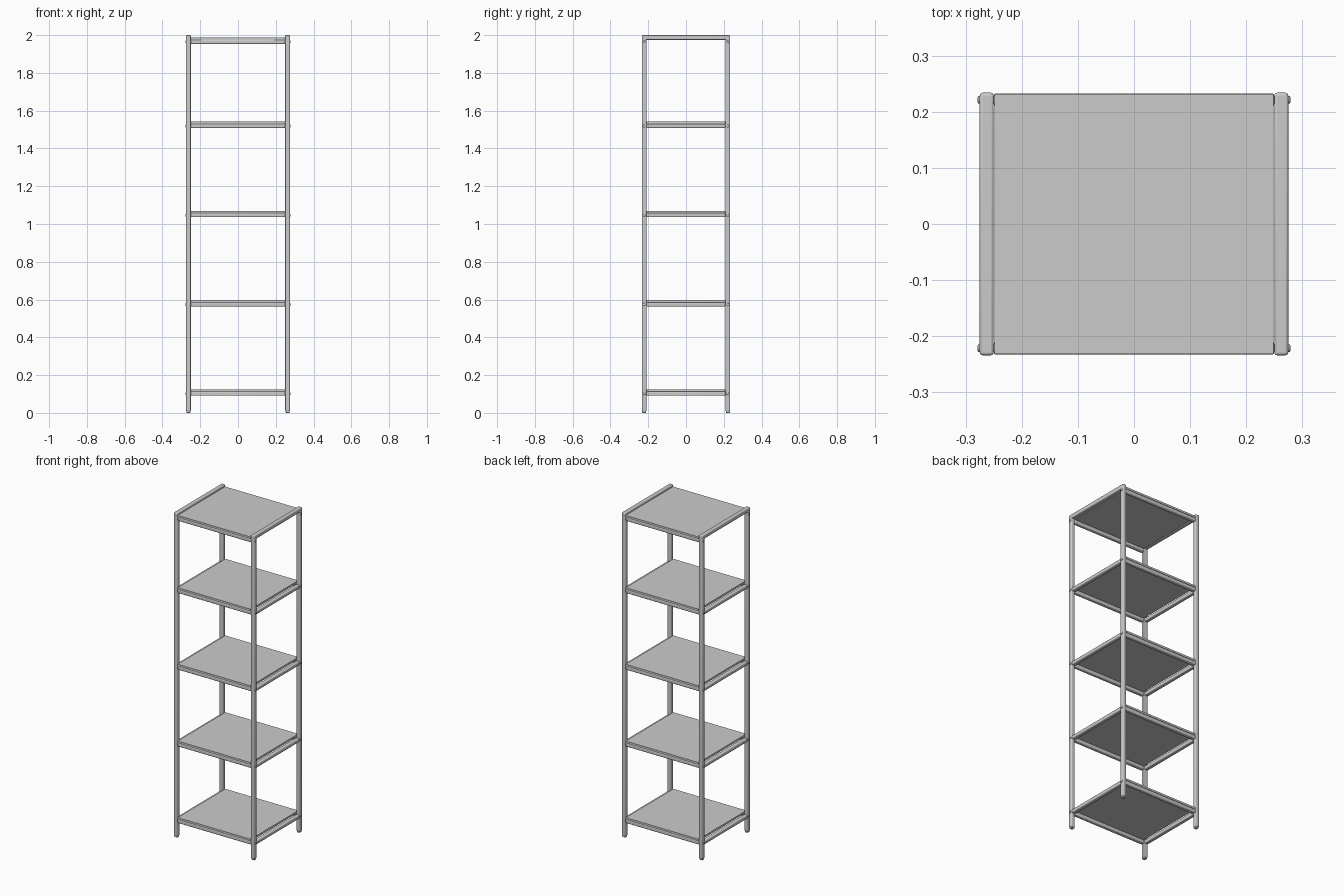
import bpy
import math

cube = bpy.data.objects.get("Cube")
if cube:
    bpy.data.objects.remove(cube, do_unlink=True)

# Single flat colour
grey = bpy.data.materials.new("light_grey")
grey.use_nodes = True
colour = (0.6, 0.6, 0.6, 1)
grey.diffuse_color = colour
grey.node_tree.nodes["Principled BSDF"].inputs["Base Color"].default_value = colour


def finish(obj, name, bevel):
    """Name, colour, round the edges and smooth."""
    obj.name = name
    obj.data.materials.append(grey)
    if bevel:
        mod = obj.modifiers.new("rounded_edges", "BEVEL")
        mod.width = bevel
        mod.segments = 3
        bpy.ops.object.shade_smooth_by_angle(angle=math.radians(35))
    return obj


def box(name, lo, hi, bevel=0.0):
    """Box between two opposite corners."""
    centre = [(a + b) / 2 for a, b in zip(lo, hi)]
    bpy.ops.mesh.primitive_cube_add(size=1, location=centre)
    obj = bpy.context.object
    obj.scale = [b - a for a, b in zip(lo, hi)]
    bpy.ops.object.transform_apply(location=False, rotation=False, scale=True)
    return finish(obj, name, bevel)


def cylinder(name, radius, depth, location, rotation=(0, 0, 0), bevel=0.0):
    bpy.ops.mesh.primitive_cylinder_add(vertices=16, radius=radius, depth=depth,
                                        location=location, rotation=rotation)
    return finish(bpy.context.object, name, bevel)


TUBE = 0.025          # square tube size
X_OUT, Y_OUT = 0.275, 0.234
X_IN, Y_IN = X_OUT - TUBE, Y_OUT - TUBE
X_MID, Y_MID = X_OUT - TUBE / 2, Y_OUT - TUBE / 2
ROUND = 0.005
RAIL, PANEL = 0.022, 0.012
LEVELS = [0.125, 0.597, 1.07, 1.542, 1.987]   # panel top heights
sides = ((1, "left"), (-1, "right"))
ends = ((-1, "front"), (1, "back"))

# Side frames: two posts, feet and a top rail each
for sx, side in sides:
    x0, x1 = sorted((sx * X_IN, sx * X_OUT))
    box(f"{side}_top_rail", (x0, -Y_OUT, 2 - TUBE), (x1, Y_OUT, 2), ROUND)
    for sy, end in ends:
        y0, y1 = sorted((sy * Y_IN, sy * Y_OUT))
        box(f"{end}_{side}_post", (x0, y0, 0.008), (x1, y1, 1.992), ROUND)
        box(f"{end}_{side}_foot", (x0 + 0.002, y0 + 0.002, 0),
            (x1 - 0.002, y1 - 0.002, 0.02), 0.003)

# Shelves: panel on a rail frame, fixed through the posts by screws
for i, top in enumerate(LEVELS, 1):
    under = top - PANEL
    z0, z1 = under - RAIL, under
    box(f"shelf_{i}_panel", (-X_IN + 0.001, -Y_OUT + 0.002, under),
        (X_IN - 0.001, Y_OUT - 0.002, top))
    for sy, end in ends:
        y0, y1 = sorted((sy * Y_IN, sy * (Y_OUT - 0.001)))
        box(f"shelf_{i}_{end}_rail", (-X_IN, y0, z0), (X_IN, y1, z1), ROUND)
    for sx, side in sides:
        x0, x1 = sorted((sx * X_IN, sx * X_OUT))
        if i < len(LEVELS):
            box(f"shelf_{i}_{side}_rail", (x0, -Y_IN, z0), (x1, Y_IN, z1), ROUND)
        for sy, end in ends:
            cylinder(f"shelf_{i}_{end}_{side}_screw", 0.007, 0.007,
                     (sx * X_OUT, sy * Y_MID, (z0 + z1) / 2),
                     (0, math.pi / 2, 0), 0.002)
